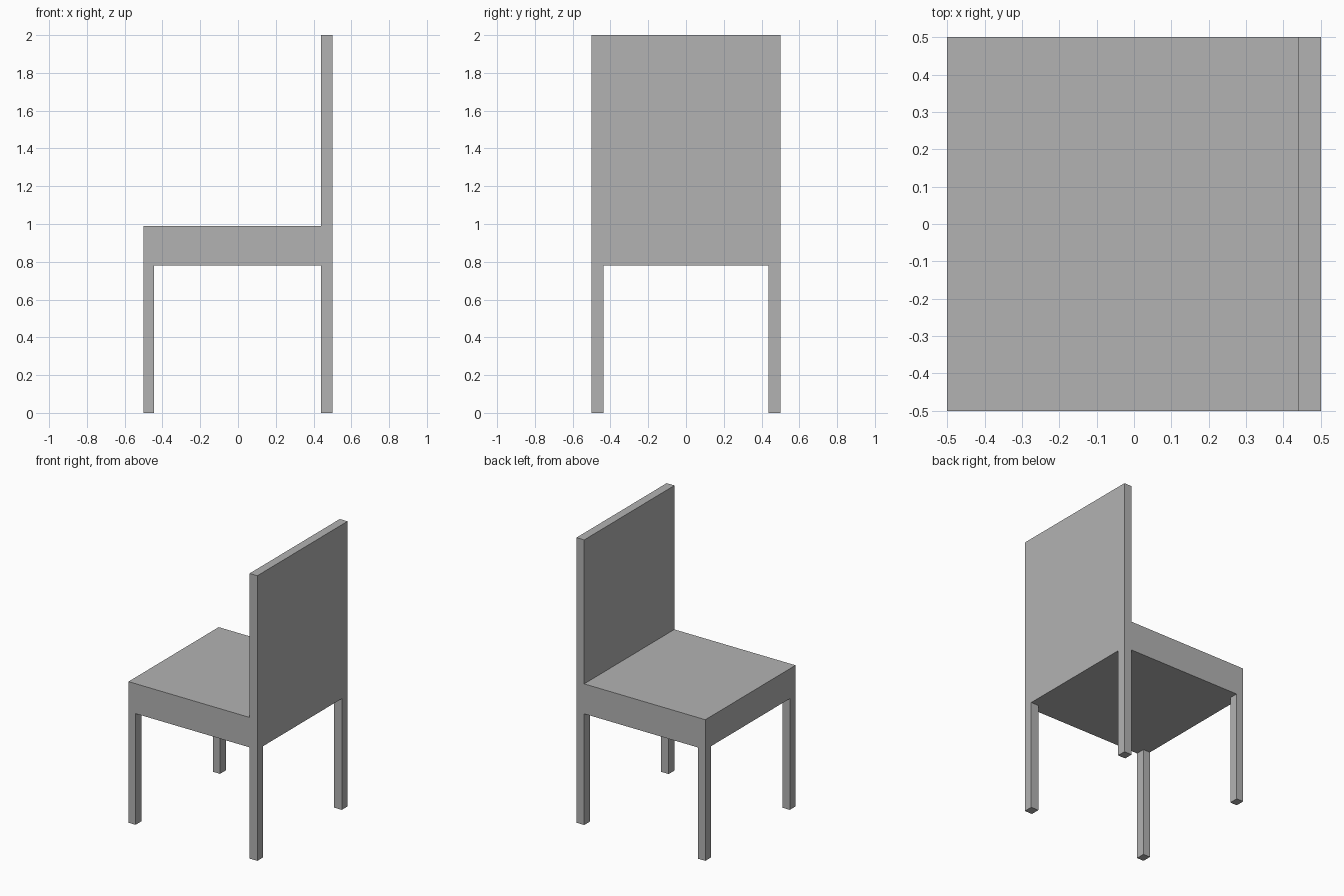
import bpy
import bmesh
from mathutils import Vector

cube = bpy.data.objects.get("Cube")
if cube:
    bpy.data.objects.remove(cube, do_unlink=True)

HALF, HEIGHT = 0.5, 2.0
SEAT_BOTTOM, SEAT_TOP = 0.78, 0.99
BACK_X = 0.44           # inner face of the backrest
FRONT_LEG, BACK_LEG = 0.055, 0.06
LEG_DEPTH = 0.064

grey = bpy.data.materials.new("plain grey")
grey.use_nodes = True
grey.diffuse_color = (0.45, 0.45, 0.45, 1)
grey.node_tree.nodes["Principled BSDF"].inputs["Base Color"].default_value = grey.diffuse_color


def extrude_profile(name, points, direction):
    """Extrude a closed outline into a solid object."""
    bm = bmesh.new()
    face = bm.faces.new([bm.verts.new(p) for p in points])
    solid = bmesh.ops.extrude_face_region(bm, geom=[face], use_keep_orig=True)
    moved = [g for g in solid["geom"] if isinstance(g, bmesh.types.BMVert)]
    bmesh.ops.translate(bm, verts=moved, vec=Vector(direction))
    bmesh.ops.recalc_face_normals(bm, faces=bm.faces)
    mesh = bpy.data.meshes.new(name)
    bm.to_mesh(mesh)
    bm.free()
    mesh.materials.append(grey)
    obj = bpy.data.objects.new(name, mesh)
    bpy.context.collection.objects.link(obj)
    return obj


# Seat and backrest: one L-shaped side profile
outline = [(-HALF, SEAT_BOTTOM), (HALF, SEAT_BOTTOM), (HALF, HEIGHT),
           (BACK_X, HEIGHT), (BACK_X, SEAT_TOP), (-HALF, SEAT_TOP)]
extrude_profile("seat_and_backrest", [(x, -HALF, z) for x, z in outline], (0, 2 * HALF, 0))

# Legs flush with the four corners
for x_side, x_name, width in ((-1, "seat_end", FRONT_LEG), (1, "backrest_end", BACK_LEG)):
    for y_side, y_name in ((-1, "near"), (1, "far")):
        x0, x1 = x_side * HALF, x_side * (HALF - width)
        y0, y1 = y_side * HALF, y_side * (HALF - LEG_DEPTH)
        foot = [(x0, y0, 0), (x1, y0, 0), (x1, y1, 0), (x0, y1, 0)]
        extrude_profile(f"{x_name}_{y_name}_leg", foot, (0, 0, SEAT_BOTTOM))
